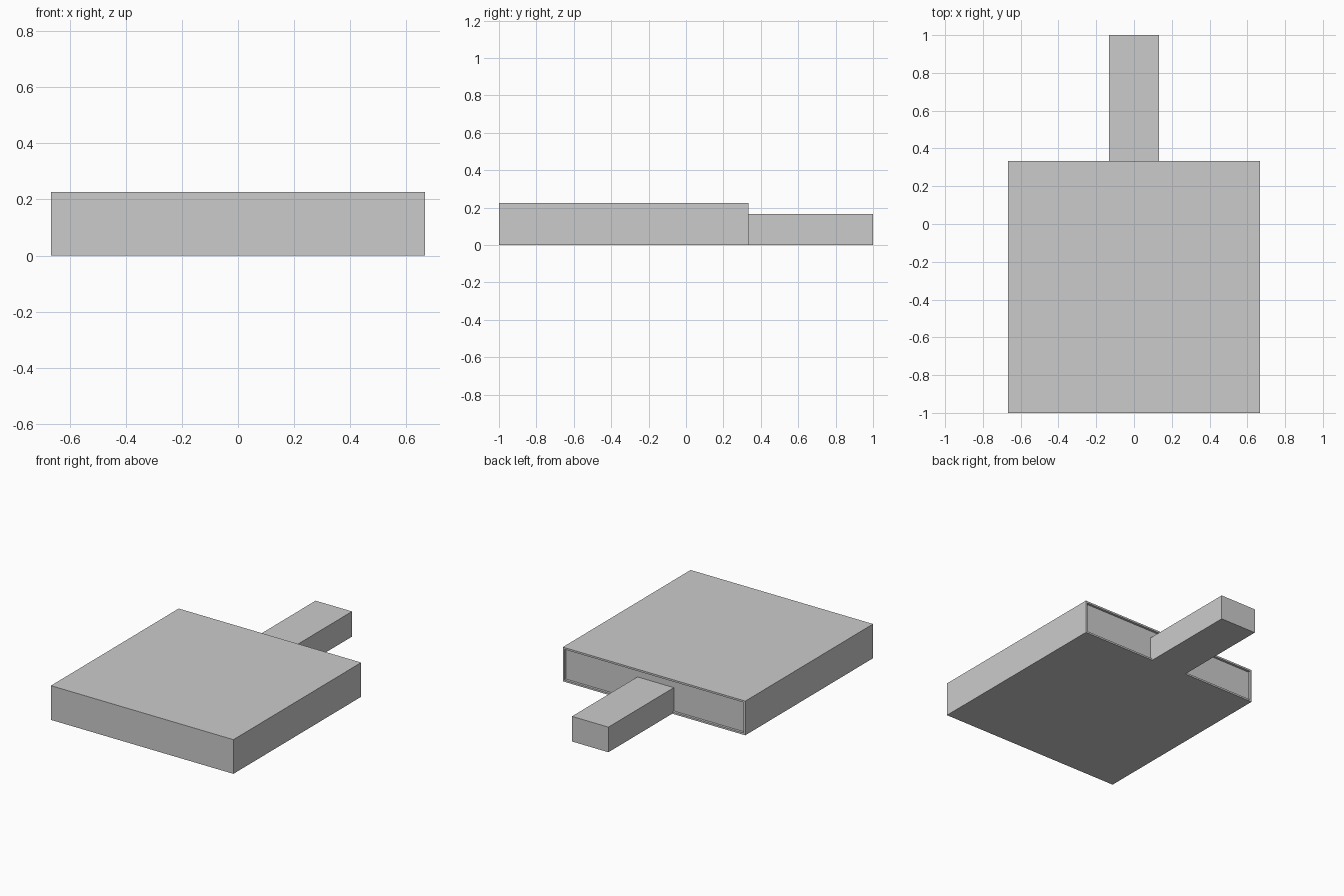
import bpy, bmesh

if "Cube" in bpy.data.objects:
    bpy.data.objects.remove(bpy.data.objects["Cube"])


def box(name, lo, hi, recess=None):
    """Box between two corners; recess=(rim, depth) sinks a panel into its back (+y) face."""
    bm = bmesh.new()
    bmesh.ops.create_cube(bm, size=1)
    for v in bm.verts:
        v.co = [lo[i] + (v.co[i] + 0.5) * (hi[i] - lo[i]) for i in range(3)]
    bm.normal_update()
    if recess:
        rim, depth = recess
        back = [f for f in bm.faces if f.normal.y > 0.9]
        # flat rim around the panel
        bmesh.ops.inset_region(bm, faces=back, thickness=rim, use_even_offset=True)
        # push the panel straight in, leaving upright recess walls
        walls = bmesh.ops.extrude_discrete_faces(bm, faces=back)
        panel = walls["faces"][0]
        bmesh.ops.translate(bm, verts=panel.verts, vec=(0, -depth, 0))
        bmesh.ops.recalc_face_normals(bm, faces=bm.faces)
    mesh = bpy.data.meshes.new(name)
    bm.to_mesh(mesh)
    bm.free()
    obj = bpy.data.objects.new(name, mesh)
    bpy.context.collection.objects.link(obj)
    return obj


DEPTH = 0.016
THIRD = 1 / 3

# Square slab with a shallow framed recess on its back edge
box("slab", (-2 * THIRD, -1, 0), (2 * THIRD, THIRD, 0.226), recess=(0.012, DEPTH))

# Handle bar, running out of the recess and flush with the underside
box("handle", (-0.133, THIRD - DEPTH, 0), (0.133, 1, 0.166))
